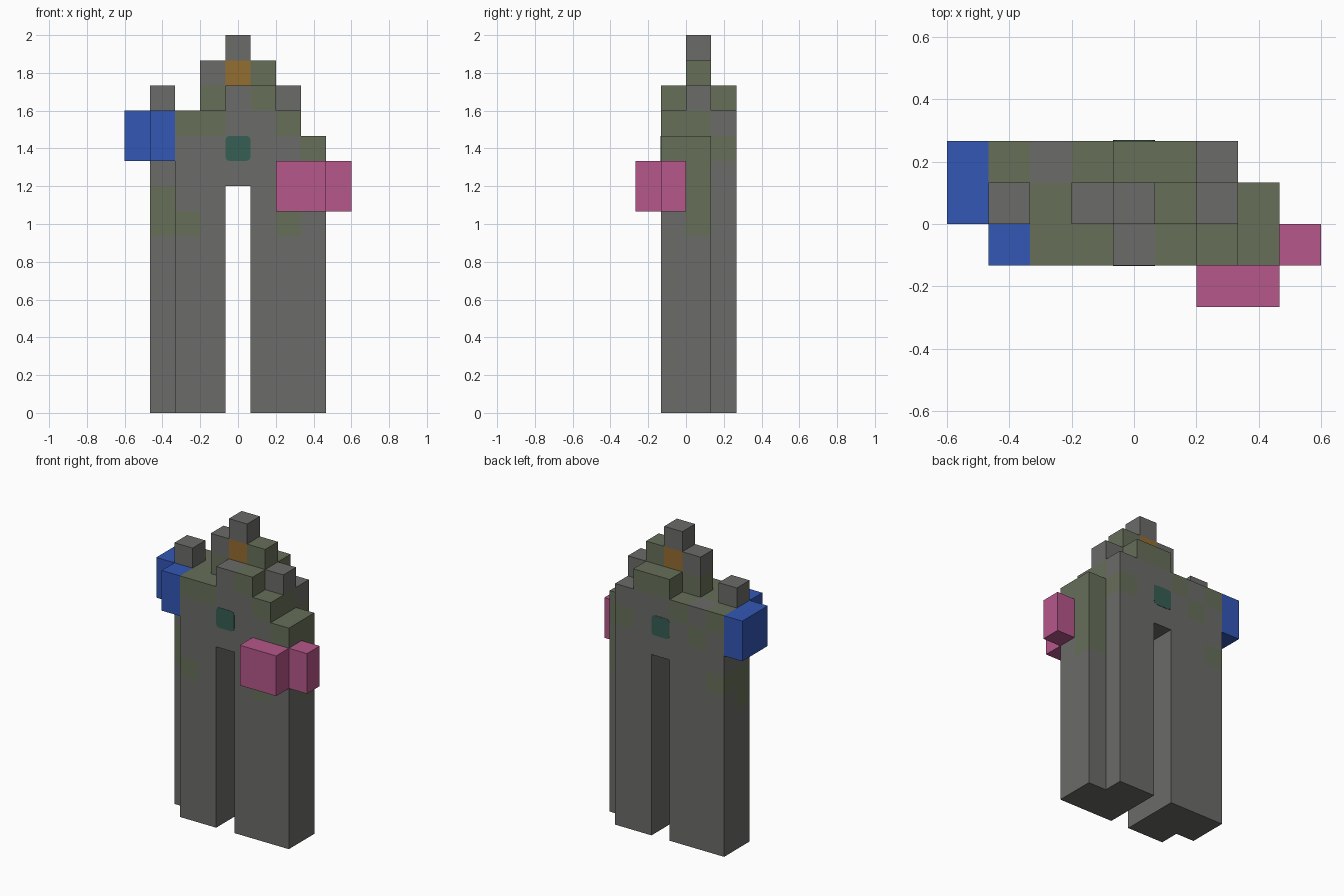
import bpy, bmesh
from mathutils import Vector

cube = bpy.data.objects.get("Cube")
if cube:
    bpy.data.objects.remove(cube, do_unlink=True)

U = 2 / 15  # edge of one block


def material(name, rgb):
    """Flat material from an sRGB colour."""
    lin = [((c / 255 + 0.055) / 1.055) ** 2.4 for c in rgb] + [1]
    m = bpy.data.materials.new(name)
    m.use_nodes = True
    m.diffuse_color = lin
    bsdf = m.node_tree.nodes["Principled BSDF"]
    bsdf.inputs["Base Color"].default_value = lin
    bsdf.inputs["Roughness"].default_value = 0.9
    return m


STONE = material("grey stone", (107, 107, 104))
MOSS = material("mossy stone", (103, 111, 89))
ORANGE = material("orange lamp", (148, 109, 49))
BLUE = material("blue cloth", (51, 87, 182))
PINK = material("pink cloth", (182, 87, 138))
TEAL = material("teal emblem", (54, 94, 83))


def make_object(name, bm, mats):
    mesh = bpy.data.meshes.new(name)
    bm.to_mesh(mesh)
    bm.free()
    for m in mats:
        mesh.materials.append(m)
    obj = bpy.data.objects.new(name, mesh)
    bpy.context.collection.objects.link(obj)
    return obj


def block_shell(name, cells, mats):
    """Outer skin of a set of blocks; cells maps (x, y, z) to a material slot."""
    bm = bmesh.new()
    for cell, slot in cells.items():
        centre = Vector((cell[0], cell[1] - 1.5, cell[2] + 0.5))
        for axis in range(3):
            for sign in (-1, 1):
                n = Vector((0, 0, 0))
                n[axis] = sign
                if tuple(int(c + d) for c, d in zip(cell, n)) in cells:
                    continue
                a = Vector((0, 0, 0))
                a[(axis + 1) % 3] = 0.5
                b = n.cross(a)
                mid = centre + n / 2
                corners = (mid - a - b, mid + a - b, mid + a + b, mid - a + b)
                face = bm.faces.new([bm.verts.new(c * U) for c in corners])
                face.material_index = slot
    bmesh.ops.remove_doubles(bm, verts=bm.verts, dist=U / 100)
    bmesh.ops.dissolve_limit(bm, angle_limit=0.01, verts=bm.verts, edges=bm.edges,
                             delimit={"MATERIAL"})
    return make_object(name, bm, mats)


# Gate tower: block heights per row, front to back, from x = -3 to 3
heights = {
    1: (0, 12, 12, 13, 13, 12, 11),
    2: (13, 12, 14, 15, 14, 13, 11),
    3: (12, 12, 12, 13, 13, 12, 0),
}
tower = {}
for y, row in heights.items():
    for x, top in enumerate(row, -3):
        base = 9 if x == 0 else 0  # archway
        for z in range(base, top):
            tower[x, y, z] = 0

# Moss patches: (x, row) with the block levels they cover
moss = {
    (-2, 1): (7, 11), (-1, 1): (11,), (1, 1): (12,), (2, 1): (7, 11), (3, 1): (10,),
    (-3, 2): (7, 8), (-2, 2): (11,), (-1, 2): (12,), (1, 2): (13,), (2, 2): (11,),
    (3, 2): (7, 8, 9, 10),
    (-3, 3): (8, 11), (-2, 3): (10,), (-1, 3): (11,), (0, 3): (12,), (1, 3): (12,),
    (2, 3): (10,),
}
for (x, y), levels in moss.items():
    for z in levels:
        tower[x, y, z] = 1
tower[0, 2, 13] = 2  # lamp under the spire
block_shell("gate_tower", tower, [STONE, MOSS, ORANGE])

# Cloth blocks wrapped around opposite corners
wraps = (
    ("blue_corner_wrap", BLUE, ((-4, 2), (-4, 3), (-3, 1)), (10, 11)),
    ("pink_corner_wrap", PINK, ((2, 0), (3, 0), (4, 1)), (8, 9)),
)
for name, mat, columns, levels in wraps:
    block_shell(name, {(x, y, z): 0 for x, y in columns for z in levels}, [mat])

# Emblem plates with clipped corners above the arch, front and back
for name, y in (("front_emblem", -U), ("back_emblem", 2 * U)):
    bm = bmesh.new()
    bmesh.ops.create_cube(bm, size=1)
    bmesh.ops.scale(bm, vec=(U, 0.004, U), verts=bm.verts)
    edges = [e for e in bm.edges
             if abs(e.verts[0].co.y - e.verts[1].co.y) > 0.001]
    bmesh.ops.bevel(bm, geom=edges, offset=0.022, segments=2, profile=0.5,
                    affect="EDGES")
    make_object(name, bm, [TEAL]).location = (0, y, 10.5 * U)
